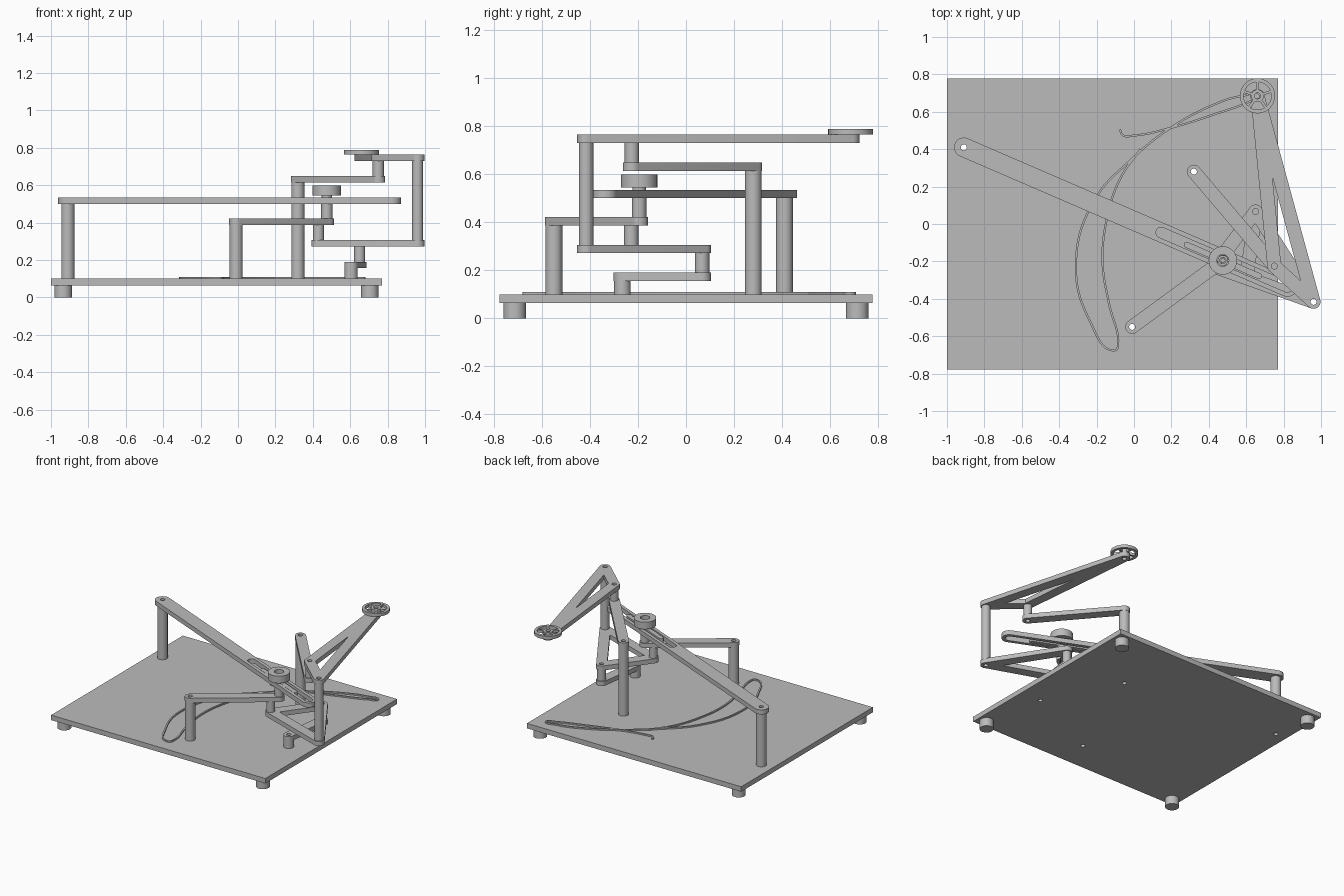
import bpy
from math import pi, cos, sin, atan2
from mathutils import Vector

if "Cube" in bpy.data.objects:
    bpy.data.objects.remove(bpy.data.objects["Cube"])

GREY = (0.5, 0.5, 0.5, 1)
mat = bpy.data.materials.new("plain grey")
mat.use_nodes = True
mat.diffuse_color = GREY
mat.node_tree.nodes["Principled BSDF"].inputs["Base Color"].default_value = GREY


def circle(c, r, n=28):
    return [(c[0] + r * cos(2 * pi * i / n), c[1] + r * sin(2 * pi * i / n)) for i in range(n)]


def rounded(pts, r, steps=14):
    """Outline at distance r around counter-clockwise joints."""
    if len(pts) == 1:
        return circle(pts[0], r)
    out, n = [], len(pts)
    for i, p in enumerate(pts):
        a, b = pts[i - 1], pts[(i + 1) % n]
        start = atan2(p[1] - a[1], p[0] - a[0]) - pi / 2
        turn = (atan2(b[1] - p[1], b[0] - p[0]) - pi / 2 - start) % (2 * pi)
        for k in range(steps + 1):
            t = start + turn * k / steps
            out.append((p[0] + r * cos(t), p[1] + r * sin(t)))
    return out


def inset(pts, r):
    """Triangle moved inward by r, for the window in a three-joint link."""
    out = []
    for i, p in enumerate(pts):
        p = Vector(p)
        u = (Vector(pts[i - 1]) - p).normalized()
        v = (Vector(pts[(i + 1) % 3]) - p).normalized()
        out.append(p + (u + v) * r / abs(u.cross(v)))
    return out


def finish(name, curve, z, thickness=0):
    tmp = bpy.data.objects.new(name + " profile", curve)
    bpy.context.collection.objects.link(tmp)
    if thickness:
        mod = tmp.modifiers.new("Thickness", 'SOLIDIFY')
        mod.thickness, mod.offset = thickness, 0
    dg = bpy.context.evaluated_depsgraph_get()
    mesh = bpy.data.meshes.new_from_object(tmp.evaluated_get(dg))
    bpy.data.objects.remove(tmp)
    mesh.materials.clear()
    mesh.materials.append(mat)
    ob = bpy.data.objects.new(name, mesh)
    ob.location.z = z
    bpy.context.collection.objects.link(ob)
    bpy.ops.object.select_all(action='DESELECT')
    ob.select_set(True)
    bpy.context.view_layer.objects.active = ob
    bpy.ops.object.shade_smooth_by_angle(angle=0.6)
    return ob


def slab(name, loops, z0, z1):
    """Extrude an outline; further loops become holes."""
    cu = bpy.data.curves.new(name, 'CURVE')
    cu.dimensions, cu.fill_mode = '2D', 'BOTH'
    cu.extrude = (z1 - z0) / 2
    for loop in loops:
        sp = cu.splines.new('POLY')
        sp.points.add(len(loop) - 1)
        for q, p in zip(sp.points, loop):
            q.co = (p[0], p[1], 0, 1)
        sp.use_cyclic_u = True
    return finish(name, cu, (z0 + z1) / 2)


HOLE, R, H = 0.016, 0.037, 0.034
def link(name, joints, z, r=R, extra=()):
    holes = [circle(j, HOLE) for j in joints]
    slab(name, [rounded(joints, r)] + holes + list(extra), z, z + H)


def tube(name, c, z0, z1, r, hole=HOLE, sides=28):
    slab(name, [circle(c, r), circle(c, hole, sides)], z0, z1)


# Joint positions
rail_a, rail_b = (-0.91, 0.41), (0.82, -0.337)
rocker_a, slide = (-0.01, -0.55), (0.475, -0.195)
coupler_pin = (0.43, -0.228)
crank_a, crank_b = (0.605, -0.265), (0.65, 0.067)
upper_a, upper_b = (0.32, 0.28), (0.75, -0.225)
corner, tip = (0.96, -0.416), (0.66, 0.685)
BASE = 0.1

# Base board and feet
board = [(-1, -0.777), (0.77, -0.777), (0.77, 0.777), (-1, 0.777)]
slab("base_board", [board] + [circle(c, HOLE) for c in (rail_a, rocker_a, crank_a, upper_a)], 0.063, BASE)
for sx, x in (("right", -0.935), ("left", 0.705)):
    for sy, y in (("front", -0.713), ("back", 0.713)):
        slab(f"{sy}_{sx}_foot", [circle((x, y), 0.047)], 0, 0.063)

# Standing posts
for name, c, top in (("rail_post", rail_a, 0.5), ("rocker_post", rocker_a, 0.387),
                     ("upper_post", upper_a, 0.614), ("crank_post", crank_a, 0.156)):
    tube(name, c, BASE, top, 0.035)

# Slotted rail with sliding bar
along = Vector(rail_b) - Vector(rail_a)
slot = [Vector(rail_a) + along * 0.61, Vector(rail_b)]
slab("slotted_rail", [rounded([rail_a, rail_b], 0.052), circle(rail_a, HOLE), rounded(slot, 0.028)], 0.5, 0.5 + H)
step = along.normalized() * 0.21
centre = Vector(slide)
slab("sliding_bar", [rounded([centre - step, centre + step], 0.016), circle(slide, 0.012, 6)], 0.5, 0.53)

# Two-joint links
link("rocker_link", [rocker_a, slide], 0.387)
link("crank_link", [crank_a, crank_b], 0.156)
link("upper_link", [upper_a, upper_b], 0.614)

# Three-joint links with triangular windows
for name, tri, z in (("lower_triangle", [coupler_pin, corner, crank_b], 0.272),
                     ("upper_triangle", [upper_b, corner, tip], 0.73)):
    link(name, tri, z, extra=[inset(tri, R)])

# Joint pins
for name, c, z0, z1 in (("crank_pin", crank_b, 0.19, 0.272), ("coupler_pin", coupler_pin, 0.306, 0.387),
                        ("slide_pin", slide, 0.421, 0.5), ("upper_pin", upper_b, 0.648, 0.73),
                        ("corner_post", corner, 0.306, 0.73)):
    tube(name, c, z0, z1, 0.03)

# Knob over the slide
tube("knob_neck", slide, 0.53, 0.56, 0.028, 0.018, 6)
tube("knob", slide, 0.545, 0.598, 0.076, 0.032)

# Spoked wheel at the tip
tube("wheel_rim", tip, 0.764, 0.787, 0.094, 0.074)
tube("wheel_hub", tip, 0.764, 0.787, 0.034)
for i in range(5):
    a = pi / 2 + i * 2 * pi / 5
    d = Vector((cos(a), sin(a)))
    n = Vector((-d.y, d.x)) * 0.007
    p, q = Vector(tip) + d * 0.03, Vector(tip) + d * 0.078
    slab(f"wheel_spoke_{i + 1}", [[p - n, q - n, q + n, p + n]], 0.766, 0.785)

# Raised track line on the board
path = [(-0.075, 0.505), (-0.06, 0.475), (0, 0.473), (0.2, 0.515), (0.44, 0.59), (0.62, 0.655), (0.675, 0.685),
        (0.58, 0.685), (0.42, 0.635), (0.19, 0.51), (-0.02, 0.34), (-0.21, 0.13), (-0.31, -0.2),
        (-0.24, -0.51), (-0.1, -0.675), (-0.085, -0.64), (-0.135, -0.42), (-0.168, -0.2), (-0.14, 0.05),
        (-0.07, 0.25), (0.035, 0.4)]
cu = bpy.data.curves.new("track", 'CURVE')
cu.dimensions, cu.extrude = '2D', 0.005
sp = cu.splines.new('BEZIER')
sp.bezier_points.add(len(path) - 1)
for b, p in zip(sp.bezier_points, path):
    b.co = (p[0], p[1], 0)
    b.handle_left_type = b.handle_right_type = 'AUTO'
finish("track_line", cu, BASE + 0.005, 0.011)
